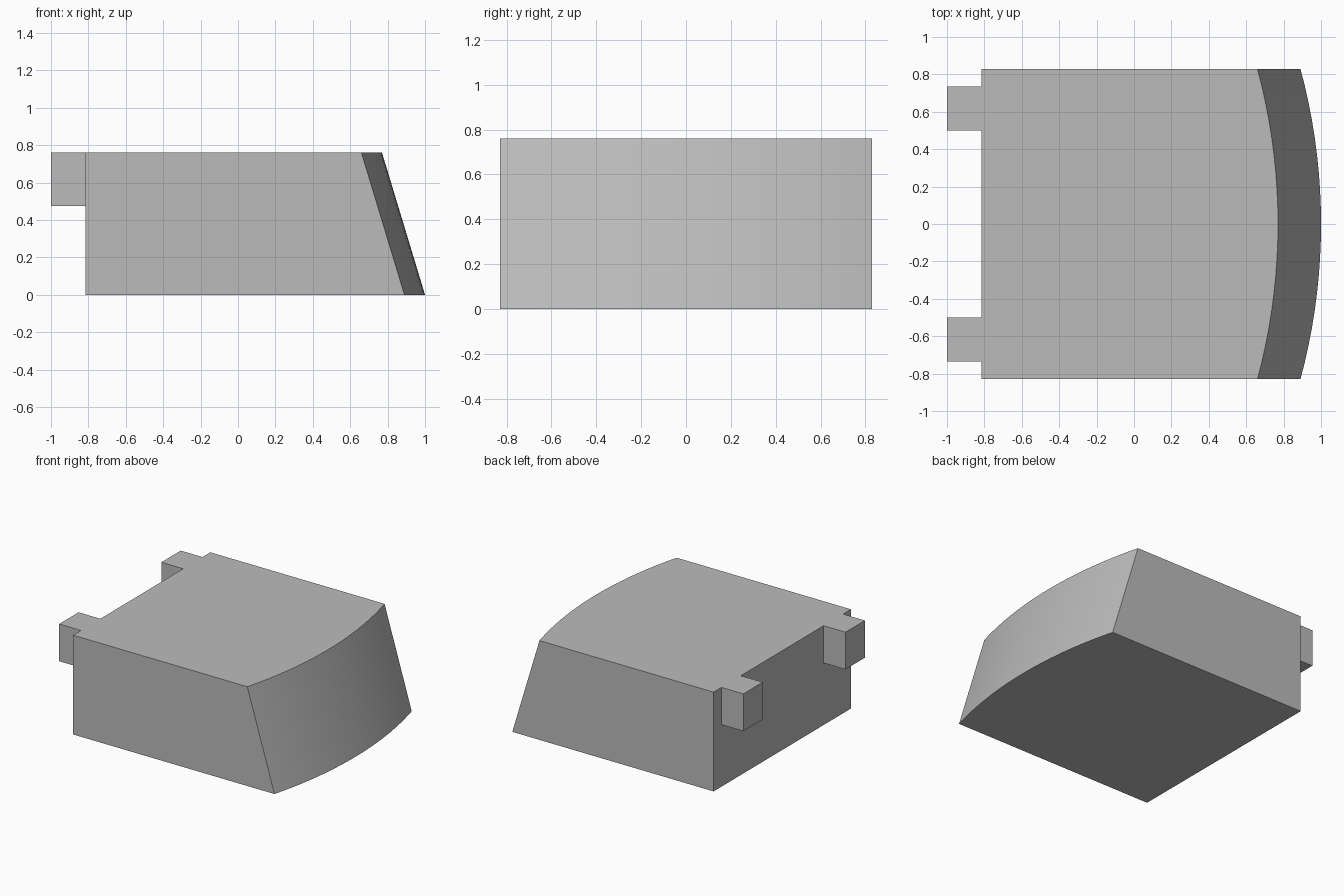
import bpy, bmesh, math

cube = bpy.data.objects.get("Cube")
if cube:
    bpy.data.objects.remove(cube, do_unlink=True)

HALF_WIDTH, HEIGHT, BACK = 0.83, 0.76, -0.815
SAG, SLOPE, SEGMENTS = 0.11, 0.23, 18

grey = bpy.data.materials.new("plain grey")
grey.use_nodes = True
colour = (0.5, 0.5, 0.5, 1)
grey.diffuse_color = colour
grey.node_tree.nodes["Principled BSDF"].inputs["Base Color"].default_value = colour


def outline(front):
    """Plan outline: straight back and sides, shallow arc at the curved end."""
    radius = (HALF_WIDTH ** 2 + SAG ** 2) / (2 * SAG)
    sweep = math.asin(HALF_WIDTH / radius)
    points = [(BACK, HALF_WIDTH), (BACK, -HALF_WIDTH)]
    for i in range(SEGMENTS + 1):
        a = sweep * (2 * i / SEGMENTS - 1)
        points.append((front - radius * (1 - math.cos(a)), radius * math.sin(a)))
    return points


def prism(name, bottom, top, z0, z1):
    bm = bmesh.new()
    low = [bm.verts.new((x, y, z0)) for x, y in bottom]
    high = [bm.verts.new((x, y, z1)) for x, y in top]
    bm.faces.new(low[::-1])
    bm.faces.new(high)
    n = len(low)
    for i in range(n):
        j = (i + 1) % n
        bm.faces.new((low[i], low[j], high[j], high[i]))
    bmesh.ops.recalc_face_normals(bm, faces=bm.faces)
    mesh = bpy.data.meshes.new(name)
    bm.to_mesh(mesh)
    bm.free()
    mesh.materials.append(grey)
    obj = bpy.data.objects.new(name, mesh)
    bpy.context.collection.objects.link(obj)
    return obj


# Main block with a sloping, bowed end
body = prism("body", outline(1.0), outline(1.0 - SLOPE), 0, HEIGHT)
bpy.ops.object.select_all(action="DESELECT")
body.select_set(True)
bpy.context.view_layer.objects.active = body
bpy.ops.object.shade_smooth_by_angle(angle=math.radians(20))

# Two square lugs, flush with the top
for name, y in (("front_lug", -0.618), ("back_lug", 0.618)):
    plan = [(-1, y - 0.117), (BACK, y - 0.117), (BACK, y + 0.117), (-1, y + 0.117)]
    prism(name, plan, plan, 0.475, HEIGHT)
